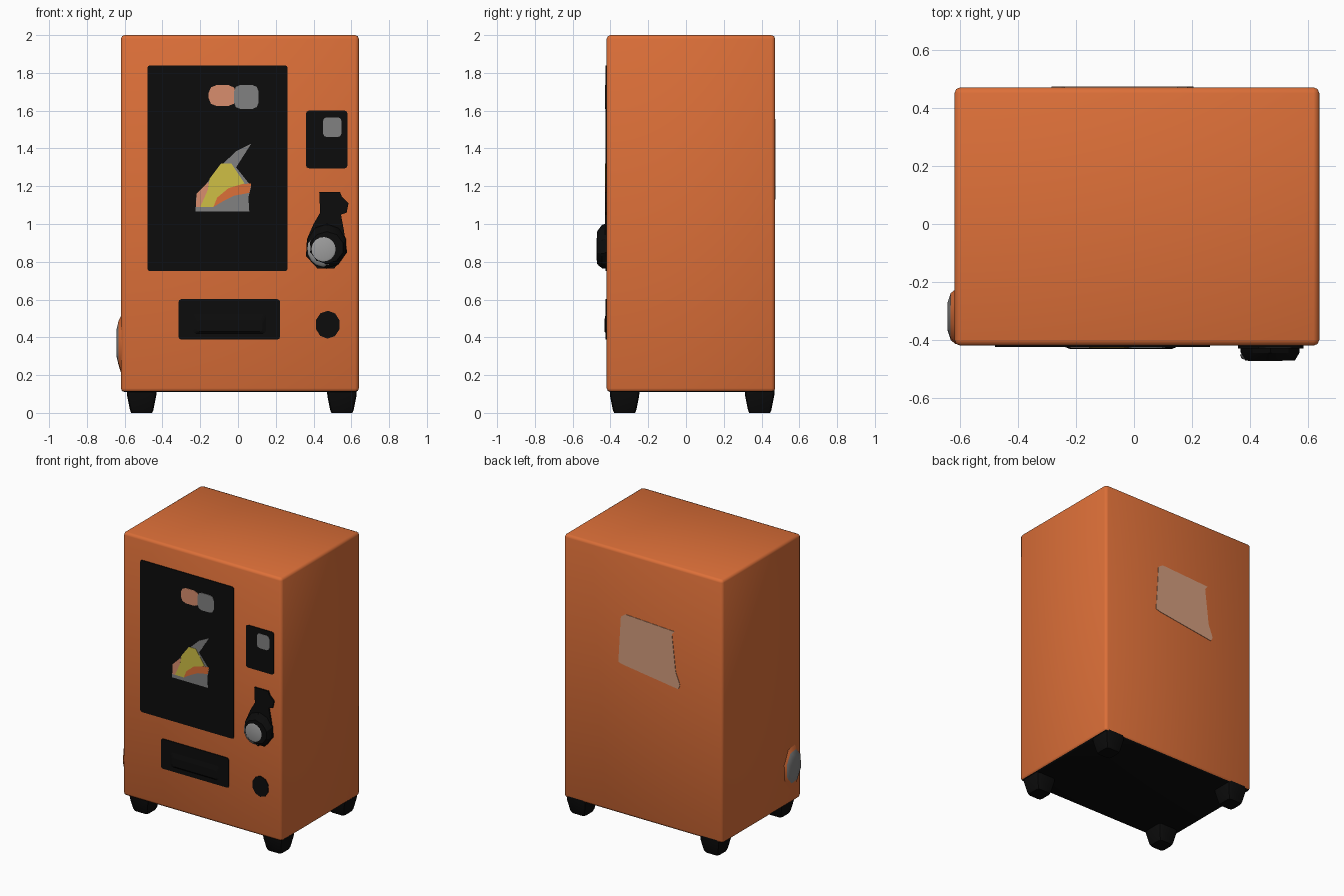
import bpy, bmesh, math
from mathutils import Vector

if "Cube" in bpy.data.objects:
    bpy.data.objects.remove(bpy.data.objects["Cube"])


def material(name, r, g, b):
    m = bpy.data.materials.new(name)
    m.diffuse_color = (r, g, b, 1)
    m.use_nodes = True
    m.node_tree.nodes["Principled BSDF"].inputs["Base Color"].default_value = m.diffuse_color
    return m


ORANGE = material("orange paint", 0.72, 0.16, 0.04)
BLACK = material("black plastic", 0.0035, 0.0035, 0.0035)
GREY = material("grey metal", 0.22, 0.22, 0.22)
SILVER = material("light grey knob", 0.34, 0.34, 0.34)
YELLOW = material("yellow print", 0.62, 0.52, 0.06)
PEACH = material("peach print", 0.69, 0.27, 0.155)
TAN = material("tan label", 0.66, 0.34, 0.21)

FRONT, BACK, LEFT = -0.42, 0.472, -0.62


def finish(bm, name, mats, smooth=None):
    bmesh.ops.recalc_face_normals(bm, faces=bm.faces)
    me = bpy.data.meshes.new(name)
    bm.to_mesh(me)
    bm.free()
    ob = bpy.data.objects.new(name, me)
    bpy.context.collection.objects.link(ob)
    for m in mats:
        me.materials.append(m)
    if smooth:
        bpy.ops.object.select_all(action='DESELECT')
        ob.select_set(True)
        bpy.context.view_layer.objects.active = ob
        bpy.ops.object.shade_smooth_by_angle(angle=math.radians(smooth))
    return ob


def loft(name, loops, mats, smooth=None, rule=None):
    """Closed solid through a list of equally long loops of points."""
    bm = bmesh.new()
    rings = [[bm.verts.new(p) for p in loop] for loop in loops]
    n = len(rings[0])
    for a, b in zip(rings, rings[1:]):
        for i in range(n):
            bm.faces.new((a[i], a[(i + 1) % n], b[(i + 1) % n], b[i]))
    bm.faces.new(rings[0])
    bm.faces.new(rings[-1])
    bm.normal_update()
    bmesh.ops.recalc_face_normals(bm, faces=bm.faces)
    if rule:
        for f in bm.faces:
            f.material_index = rule(f)
    return finish(bm, name, mats, smooth)


def plate(name, pts, y_in, y_out, mat):
    return loft(name, [[(x, y, z) for x, z in pts] for y in (y_in, y_out)], [mat])


def rounded(x0, x1, z0, z1, r=0.015):
    pts = []
    for cx, cz, a0 in ((x1 - r, z1 - r, 0), (x0 + r, z1 - r, 90),
                       (x0 + r, z0 + r, 180), (x1 - r, z0 + r, 270)):
        for a in (0, 45, 90):
            t = math.radians(a0 + a)
            pts.append((cx + r * math.cos(t), cz + r * math.sin(t)))
    return pts


def ring(cx, cz, rx, rz, n=10, turn=0.3):
    return [(cx + rx * math.cos(turn + 2 * math.pi * i / n),
             cz + rz * math.sin(turn + 2 * math.pi * i / n)) for i in range(n)]


# Cabinet: softly bevelled box with a black underside
bm = bmesh.new()
bmesh.ops.create_cube(bm, size=1)
for v in bm.verts:
    v.co = Vector((0.01 + v.co.x * 1.26, (FRONT + BACK) / 2 + v.co.y * (BACK - FRONT),
                   1.055 + v.co.z * 1.89))
bmesh.ops.bevel(bm, geom=bm.edges[:], offset=0.02, segments=2, profile=0.5,
                affect='EDGES')
bm.normal_update()
for f in bm.faces:
    f.material_index = 1 if f.normal.z < -0.5 else 0
finish(bm, "cabinet", [ORANGE, BLACK], 60)

# Four tapered feet
for side, fx in (("left", -0.51), ("right", 0.55)):
    for end, fy in (("front", -0.325), ("back", 0.39)):
        def square(h, z):
            return [(fx + x, fy + y, z) for x, y in rounded(-h, h, -h, h, 0.02)]
        loft(f"{end}_{side}_foot", [square(0.08, 0.13), square(0.077, 0.09),
                                    square(0.062, 0.015), square(0.055, 0.0)],
             [BLACK], 30)

# Display window and the flat patches printed on it
F0, F1, F2, F3 = FRONT + 0.002, FRONT - 0.005, FRONT - 0.007, FRONT - 0.009
plate("display_window", rounded(-0.48, 0.263, 0.75, 1.84), F0, F1, BLACK)
plate("upper_peach_patch", rounded(-0.155, -0.01, 1.625, 1.735, 0.04), F1 + .001, F2, PEACH)
plate("upper_grey_patch", rounded(-0.02, 0.108, 1.61, 1.735, 0.03), F1 + .001, F3, GREY)
plate("picture_backing", [(-0.225, 1.065), (0.06, 1.065), (0.055, 1.14), (0.07, 1.2),
                          (-0.01, 1.30), (0.07, 1.425), (-0.01, 1.385), (-0.10, 1.3),
                          (-0.17, 1.21), (-0.22, 1.16)], F1 + .001, F2, GREY)
plate("picture_yellow_area", [(-0.2, 1.09), (-0.16, 1.18), (-0.15, 1.24), (-0.09, 1.32),
                              (-0.035, 1.32), (0.035, 1.215), (-0.05, 1.19),
                              (-0.11, 1.14), (-0.13, 1.09)], F2 + .001, F3, YELLOW)
plate("picture_orange_stripe", [(-0.13, 1.09), (-0.11, 1.14), (-0.05, 1.19), (0.01, 1.21),
                                (0.07, 1.215), (0.06, 1.165), (-0.02, 1.15),
                                (-0.08, 1.12)], F2 + .001, F3, ORANGE)
plate("picture_peach_edge", [(-0.222, 1.09), (-0.2, 1.09), (-0.16, 1.18), (-0.155, 1.225),
                             (-0.22, 1.16)], F2 + .001, F3, PEACH)

# Payment panel with its small screen
plate("payment_panel", rounded(0.36, 0.58, 1.295, 1.60), F0, F1, BLACK)
plate("payment_screen", rounded(0.45, 0.548, 1.46, 1.565, 0.02), F1 + .001, F2, GREY)

# Dispensing tray with a slanted flap
plate("dispensing_tray", rounded(-0.315, 0.223, 0.388, 0.602), F0, F1, BLACK)
loft("tray_flap", [[(x, F1 + .001, z) for x, z in rounded(-0.24, 0.15, 0.42, 0.53)],
                   [(x, FRONT - 0.012, z) for x, z in rounded(-0.22, 0.13, 0.43, 0.49)]],
     [BLACK])

# Coin return button
plate("coin_return", ring(0.475, 0.467, 0.066, 0.074), F0, F1, BLACK)

# Crank: flat escutcheon, raised hub and round metal knob face
plate("crank_plate", [(0.43, 1.17), (0.54, 1.17), (0.55, 1.145), (0.585, 1.11),
                      (0.575, 1.06), (0.545, 1.05), (0.56, 0.97), (0.578, 0.85),
                      (0.51, 0.765), (0.42, 0.765), (0.36, 0.83), (0.365, 0.92),
                      (0.40, 1.0), (0.435, 1.06)], F0, FRONT - 0.01, BLACK)
hub = [(0.47, 0.885, 0.108, 0.12, F0), (0.47, 0.88, 0.106, 0.115, FRONT - 0.025),
       (0.47, 0.875, 0.09, 0.085, FRONT - 0.051)]
loft("crank_hub", [[(x, y, z) for x, z in ring(cx, cz, rx, rz)]
                   for cx, cz, rx, rz, y in hub], [BLACK], 30)
knob = [(0.088, 0.094, FRONT - 0.03), (0.082, 0.085, FRONT - 0.045),
        (0.055, 0.055, FRONT - 0.054)]
loft("crank_knob", [[(x, y, z) for x, z in ring(0.453, 0.866, rx, rz, 16)]
                    for rx, rz, y in knob], [SILVER], 80)

# Low bulge with a grey cap on the left side
bulge = [(-0.32, 0.36, 0.10, 0.17, LEFT + 0.005), (-0.32, 0.37, 0.085, 0.12, LEFT - 0.013),
         (-0.32, 0.37, 0.05, 0.07, LEFT - 0.024)]
loft("side_bulge", [[(x, y, z) for y, z in ring(cy, cz, ry, rz, 8)]
                    for cy, cz, ry, rz, x in bulge], [ORANGE, GREY],
     60, lambda f: 1 if f.calc_center_median().x < LEFT - 0.015 else 0)

# Label on the back
plate("back_label", [(-0.27, 1.13), (-0.285, 1.16), (-0.25, 1.25), (-0.22, 1.51),
                     (-0.24, 1.535), (0.15, 1.555), (0.185, 1.53), (0.205, 1.2),
                     (0.17, 1.19)], BACK - 0.002, BACK + 0.003, TAN)
